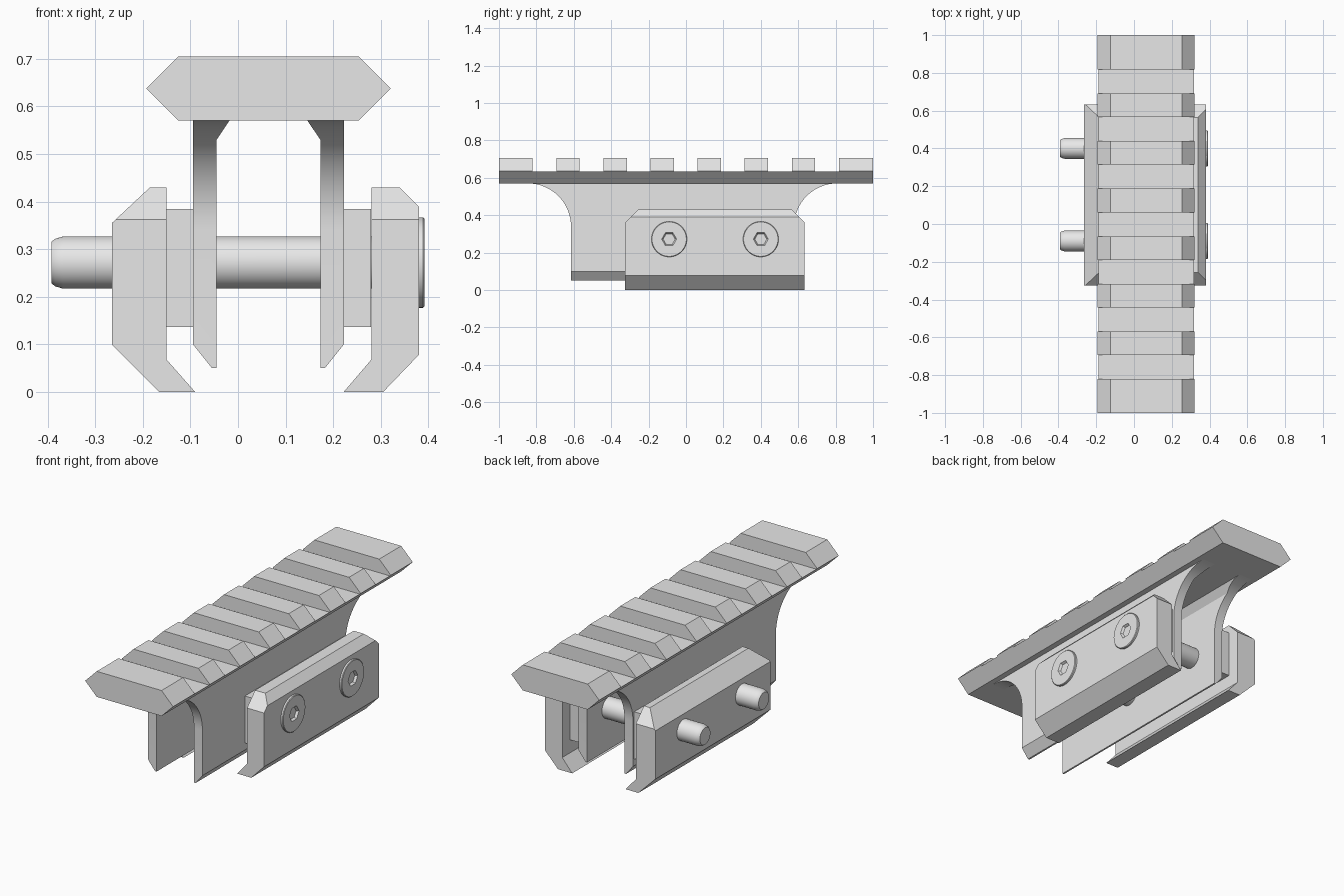
import bpy, bmesh, math
from mathutils import Vector

if "Cube" in bpy.data.objects:
    bpy.data.objects.remove(bpy.data.objects["Cube"])

grey = bpy.data.materials.new("light_grey_metal")
grey.use_nodes = True
grey.diffuse_color = (0.8, 0.8, 0.8, 1)
grey.node_tree.nodes["Principled BSDF"].inputs["Base Color"].default_value = (0.8, 0.8, 0.8, 1)

MID = 0.064                      # centre plane of rail and legs
FRONT, BACK = -0.325, 0.633      # ends of the clamp plates


def finish(name, bm, smooth=False):
    bmesh.ops.recalc_face_normals(bm, faces=bm.faces)
    mesh = bpy.data.meshes.new(name)
    bm.to_mesh(mesh)
    bm.free()
    mesh.materials.append(grey)
    obj = bpy.data.objects.new(name, mesh)
    bpy.context.collection.objects.link(obj)
    if smooth:
        bpy.ops.object.select_all(action='DESELECT')
        obj.select_set(True)
        bpy.context.view_layer.objects.active = obj
        bpy.ops.object.shade_smooth_by_angle(angle=math.radians(25))
    return obj


def prism(name, outline, lo, hi, axis, cuts=(), smooth=False):
    """Extrude an outline along x or y, then trim it with (point, outward normal) planes."""
    bm = bmesh.new()
    place = (lambda a, b, t: (t, a, b)) if axis == 'X' else (lambda a, b, t: (a, t, b))
    rings = [[bm.verts.new(place(a, b, t)) for a, b in outline] for t in (lo, hi)]
    bm.faces.new(rings[0])
    bm.faces.new(rings[1][::-1])
    n = len(outline)
    for i in range(n):
        j = (i + 1) % n
        bm.faces.new((rings[0][i], rings[1][i], rings[1][j], rings[0][j]))
    for point, normal in cuts:
        bmesh.ops.bisect_plane(bm, geom=bm.verts[:] + bm.edges[:] + bm.faces[:],
                               plane_co=point, plane_no=Vector(normal).normalized(),
                               clear_outer=True)
        bmesh.ops.holes_fill(bm, edges=[e for e in bm.edges if e.is_boundary], sides=0)
    return finish(name, bm, smooth)


def lathe(name, profile, y, z, hexagon_from, segments=48):
    """Revolve (x, radius) about an x axis; rings from hexagon_from on are six sided."""
    bm = bmesh.new()
    rings = []
    for k, (x, r) in enumerate(profile):
        ring = []
        for i in range(segments):
            a = math.tau * i / segments
            rad = r
            if k >= hexagon_from:
                rad = r * math.cos(math.pi / 6) / math.cos(a % (math.pi / 3) - math.pi / 6)
            ring.append(bm.verts.new((x, y + rad * math.cos(a), z + rad * math.sin(a))))
        rings.append(ring)
    for r0, r1 in zip(rings, rings[1:]):
        for i in range(segments):
            j = (i + 1) % segments
            bm.faces.new((r0[i], r0[j], r1[j], r1[i]))
    bm.faces.new(rings[0])
    bm.faces.new(rings[-1])
    return finish(name, bm, True)


# Slotted rail: comb outline trimmed to a six sided cross-section
floor, top, bottom, tip = 0.633, 0.705, 0.57, 0.6375
comb = [(-1, bottom), (-1, top)]
for i in range(7):
    start = -0.82 + i * 0.2517
    comb += [(start, top), (start, floor), (start + 0.127, floor), (start + 0.127, top)]
comb += [(1, top), (1, bottom)]
half = 0.257
bevels = [((MID + s * half, 0, tip), (s, 0, v)) for v in (1, -1) for s in (1, -1)]
prism("slotted_rail", comb, MID - 0.35, MID + 0.35, 'X', bevels)

# Side outline of the legs, flaring into the rail with quarter arcs
R = 0.23
arc = [math.pi / 2 * i / 16 for i in range(17)]
flare = bottom - R
side = [(-0.615, 0.05)]
side += [(-0.615 - R + R * math.cos(a), flare + R * math.sin(a)) for a in arc]
side += [(0.578 + R - R * math.cos(a), flare + R * math.sin(a)) for a in reversed(arc)]
side += [(0.578, 0.05)]

for s, label in ((1, "left"), (-1, "right")):
    outer, inner, brace = (MID + s * d for d in (0.1585, 0.109, 0.082))
    prism(label + "_leg", side, inner, outer, 'X',
          [((outer, 0, 0.1), (s * 0.05, 0, -0.04))], True)
    # Sloped brace under the rail
    prism(label + "_brace", side, brace, inner, 'X',
          [((inner, 0, 0.53), (-s * 0.04, 0, -0.027))], True)
    # Spacer block between leg and clamp plate
    x0, x1 = sorted((outer, MID + s * 0.2155))
    prism(label + "_spacer", [(x0, 0.137), (x1, 0.137), (x1, 0.385), (x0, 0.385)],
          FRONT + 0.065, BACK - 0.065, 'Y')

# Clamp plates with hooked lower edges and chamfered upper ends
ends = [((0, FRONT, 0.362), (0, -1, 1)), ((0, BACK, 0.362), (0, 1, 1))]
prism("right_clamp_plate",
      [(-0.265, 0.1), (-0.165, 0), (-0.09, 0), (-0.15, 0.068),
       (-0.15, 0.43), (-0.185, 0.43), (-0.265, 0.355)], FRONT, BACK, 'Y', ends)
prism("left_clamp_plate",
      [(0.38, 0.078), (0.305, 0), (0.222, 0), (0.28, 0.068),
       (0.28, 0.43), (0.34, 0.43), (0.38, 0.39)], FRONT, BACK, 'Y',
      ends)

# Cross bolts: rounded tip, shaft, flat head and tapered hexagon socket
bolt = [(-0.392, 0.044), (-0.384, 0.05), (-0.367, 0.055), (0.37, 0.055), (0.37, 0.095),
        (0.389, 0.095), (0.392, 0.092), (0.392, 0.04), (0.375, 0.029), (0.34, 0.029)]
for y, label in ((-0.09, "front"), (0.4, "back")):
    lathe(label + "_bolt", bolt, y, 0.272, 7)
